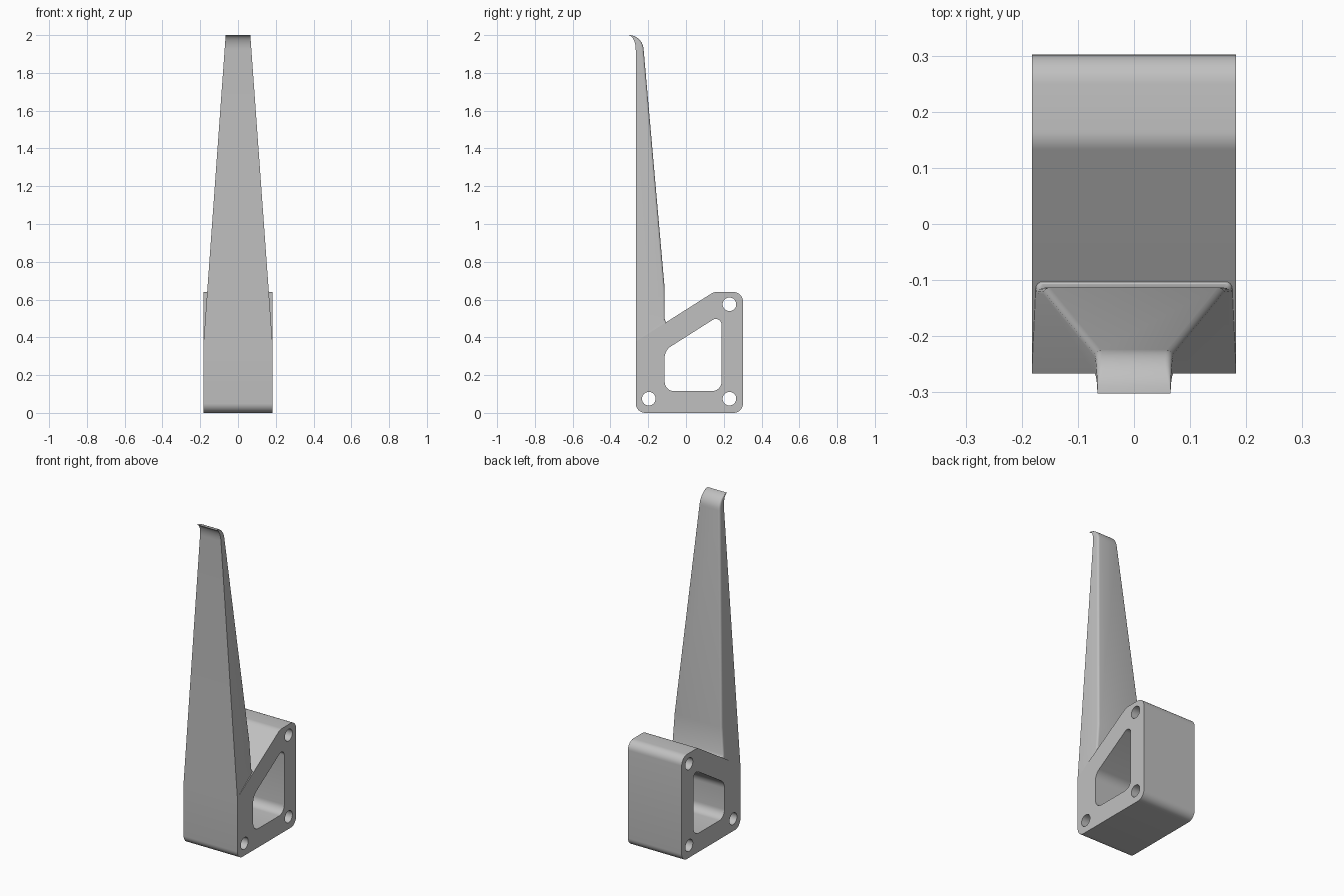
import bpy, bmesh, math
from mathutils import Matrix, Vector

cube = bpy.data.objects.get("Cube")
if cube:
    bpy.data.objects.remove(cube, do_unlink=True)

grey = bpy.data.materials.new("plain grey")
grey.use_nodes = True
colour = (0.53, 0.53, 0.53, 1)
grey.diffuse_color = colour
grey.node_tree.nodes["Principled BSDF"].inputs["Base Color"].default_value = colour

HALF = 0.182          # half width of the base
FRONT = -0.266        # front plane
BACK = 0.302          # back plane
SLOPE = 0.634         # rise of the sloping top


def rounded(corners, steps=8):
    """Polygon outline from (y, z, radius) corners, each filleted by an arc."""
    out = []
    n = len(corners)
    for i, (y, z, r) in enumerate(corners):
        p = Vector((y, z))
        if r == 0:
            out.append(p)
            continue
        a = (Vector(corners[i - 1][:2]) - p).normalized()
        b = (Vector(corners[(i + 1) % n][:2]) - p).normalized()
        half = a.angle(b) / 2
        centre = p + (a + b).normalized() * r / math.sin(half)
        start = p + a * r / math.tan(half) - centre
        end = p + b * r / math.tan(half) - centre
        sweep = math.pi - 2 * half
        for k in range(steps + 1):
            t = k / steps
            out.append(centre + (start * math.sin((1 - t) * sweep)
                                 + end * math.sin(t * sweep)) / math.sin(sweep))
    return out


def circle(y, z, r, n=32):
    return [Vector((y + r * math.cos(math.tau * k / n), z + r * math.sin(math.tau * k / n)))
            for k in range(n)]


def add_object(name, bm):
    bmesh.ops.remove_doubles(bm, verts=bm.verts, dist=0.0002)
    bmesh.ops.recalc_face_normals(bm, faces=bm.faces)
    mesh = bpy.data.meshes.new(name)
    bm.to_mesh(mesh)
    bm.free()
    mesh.materials.clear()
    mesh.materials.append(grey)
    obj = bpy.data.objects.new(name, mesh)
    bpy.context.collection.objects.link(obj)
    bpy.ops.object.select_all(action='DESELECT')
    obj.select_set(True)
    bpy.context.view_layer.objects.active = obj
    bpy.ops.object.shade_smooth_by_angle(angle=math.radians(30))
    return obj


# Base: side profile with a window and three bolt holes, extruded sideways
slope_z = 0.378
ridge_y = FRONT + (0.64 - slope_z) / SLOPE
outline = rounded([(FRONT, 0, 0.05), (BACK, 0, 0.05), (BACK, 0.64, 0.052),
                   (ridge_y, 0.64, 0.06), (FRONT, slope_z, 0)])
window = rounded([(-0.113, 0.115, 0.05), (0.188, 0.115, 0.05),
                  (0.188, 0.522, 0.03), (-0.113, 0.331, 0.07)])
holes = [circle(y, z, 0.036) for y, z in ((-0.197, 0.075), (0.23, 0.075), (0.23, 0.575))]

curve = bpy.data.curves.new("base_profile", 'CURVE')
curve.dimensions = '2D'
curve.fill_mode = 'BOTH'
curve.extrude = HALF
for loop in [outline, window] + holes:
    spline = curve.splines.new('POLY')
    spline.points.add(len(loop) - 1)
    for point, p in zip(spline.points, loop):
        point.co = (p.x, p.y, 0, 1)
    spline.use_cyclic_u = True
helper = bpy.data.objects.new("base_profile", curve)
solid = bpy.data.meshes.new_from_object(helper)
bm = bmesh.new()
bm.from_mesh(solid)
bm.transform(Matrix(((0, 0, 1, 0), (1, 0, 0, 0), (0, 1, 0, 0), (0, 0, 0, 1))))
bpy.data.objects.remove(helper)
bpy.data.curves.remove(curve)
bpy.data.meshes.remove(solid)
add_object("base_block", bm)


# Blade: tapering sections from the sloping top up to the hooked tip
def half_width(z):
    return 0.182 - 0.072 * (z - slope_z)


# Each section is a front point and a back point in (y, z)
sections = [((FRONT, 0.376), (-0.098, 0.478)), ((FRONT, 0.38), (-0.107, 0.484)),
            ((FRONT, 0.39), (-0.113, 0.497)), ((FRONT, 0.66), (-0.113, 0.66)),
            ((FRONT, 1.92), (-0.224, 1.92))]
for k in range(1, 10):
    a = math.radians(90) * k / 9
    sections.append(((-0.302 + 0.036 * math.cos(a), 1.92 + 0.078 * math.sin(a)),
                     (-0.302 + 0.078 * math.cos(a), 1.92 + 0.08 * math.sin(a))))

bm = bmesh.new()
rings = []
for f, b in sections:
    f, b = Vector(f), Vector(b)
    depth = (b - f).length
    r = min(0.012, depth * 0.4)
    side = [(half_width(f.y), f)]
    for k in range(5):
        a = math.radians(90) * k / 4
        p = b + (f - b).normalized() * r * (1 - math.sin(a))
        side.append((half_width(p.y) - r * (1 - math.cos(a)), p))
    ring = [(x, p.x, p.y) for x, p in side] + [(-x, p.x, p.y) for x, p in reversed(side)]
    rings.append([bm.verts.new(co) for co in ring])
for low, high in zip(rings, rings[1:]):
    for i in range(len(low)):
        j = (i + 1) % len(low)
        bm.faces.new((low[i], low[j], high[j], high[i]))
bm.faces.new(rings[0])
bm.faces.new(rings[-1])
add_object("hooked_blade", bm)
